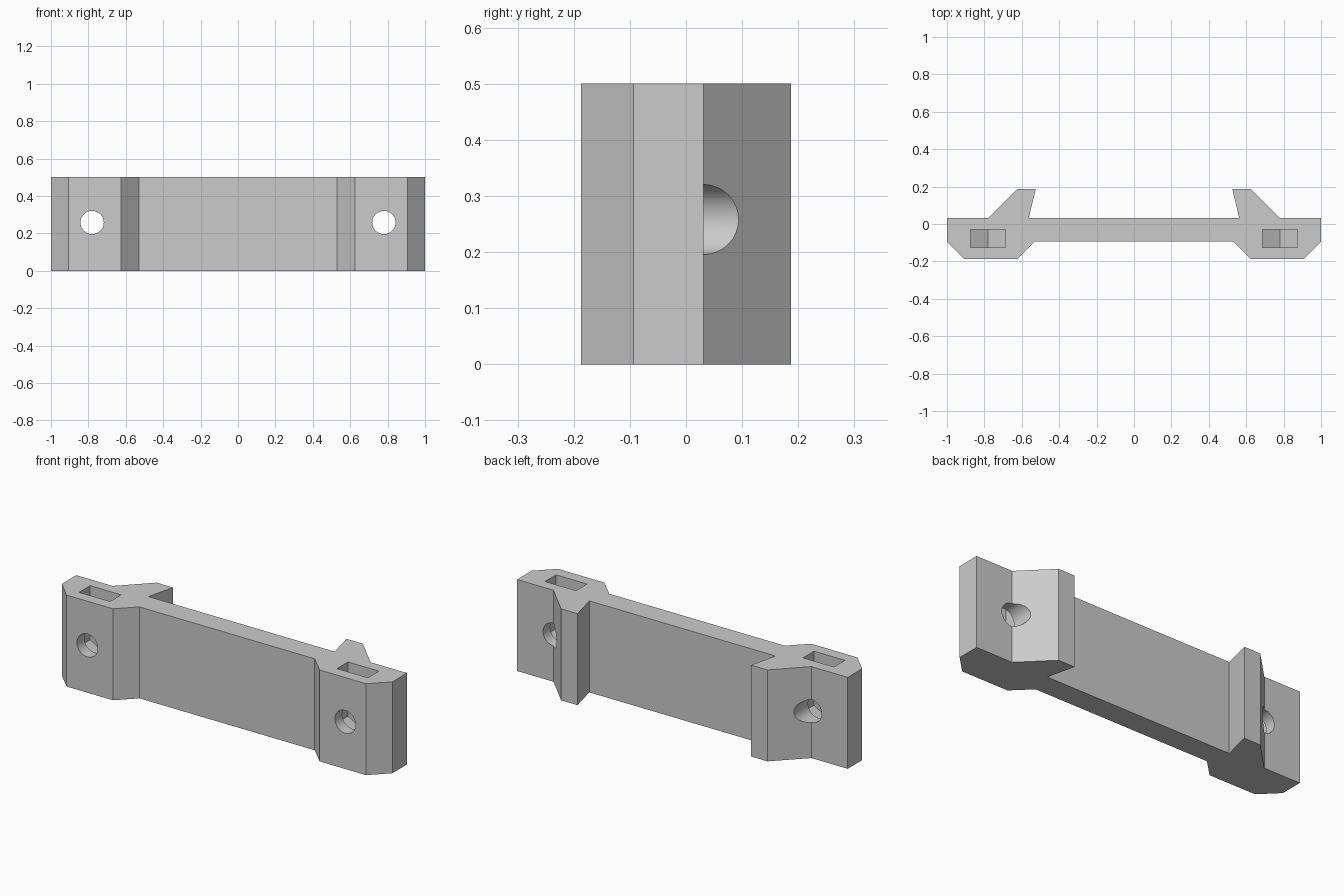
import bpy
import bmesh
import math
from mathutils import Matrix, Vector

cube = bpy.data.objects.get("Cube")
if cube:
    bpy.data.objects.remove(cube, do_unlink=True)

HEIGHT = 0.5
HOLE_X, HOLE_Z, HOLE_R = 0.78, 0.258, 0.0625
NUT_HALF = 0.0935          # half the width across the nut's flats

grey = bpy.data.materials.new("neutral grey")
grey.use_nodes = True
colour = (0.6, 0.6, 0.6, 1)
grey.diffuse_color = colour
grey.node_tree.nodes["Principled BSDF"].inputs["Base Color"].default_value = colour


def prism(name, points, sweep):
    """Sweep a closed outline of 3D points along a vector."""
    bm = bmesh.new()
    face = bm.faces.new([bm.verts.new(p) for p in points])
    swept = bmesh.ops.extrude_face_region(bm, geom=[face], use_keep_orig=True)
    moved = [v for v in swept["geom"] if isinstance(v, bmesh.types.BMVert)]
    bmesh.ops.translate(bm, verts=moved, vec=Vector(sweep))
    bmesh.ops.recalc_face_normals(bm, faces=bm.faces)
    mesh = bpy.data.meshes.new(name)
    bm.to_mesh(mesh)
    bm.free()
    mesh.materials.append(grey)
    obj = bpy.data.objects.new(name, mesh)
    bpy.context.collection.objects.link(obj)
    return obj


# Bracket body: half of the plan outline, mirrored and swept upwards
half = [(0.53, -0.094), (0.625, -0.1875), (0.906, -0.1875), (1, -0.094),
        (1, 0.031), (0.78, 0.031), (0.624, 0.1875), (0.525, 0.1875),
        (0.563, 0.031)]
outline = half + [(-x, y) for x, y in reversed(half)]
bracket = prism("bracket", [(x, y, 0) for x, y in outline], (0, 0, HEIGHT))

# Cutters: a round bolt hole and a nut slot with a pointed floor at each end
cutters = []
for side, s in (("right", -1), ("left", 1)):
    cx = s * HOLE_X
    circle = [(cx + HOLE_R * math.cos(a), -0.4, HOLE_Z + HOLE_R * math.sin(a))
              for a in (math.tau * i / 32 for i in range(32))]
    cutters.append(prism(side + "_bolt_hole", circle, (0, 0.8, 0)))

    rise = NUT_HALF / math.sqrt(3)
    slot = [(cx - NUT_HALF, HEIGHT + 0.1), (cx - NUT_HALF, HOLE_Z - rise),
            (cx, HOLE_Z - 2 * rise),
            (cx + NUT_HALF, HOLE_Z - rise), (cx + NUT_HALF, HEIGHT + 0.1)]
    cutters.append(prism(side + "_nut_slot", [(x, -0.125, z) for x, z in slot],
                         (0, 0.095, 0)))

# Cut the holes and slots
bpy.context.view_layer.objects.active = bracket
for cutter in cutters:
    cutter.hide_render = True
    mod = bracket.modifiers.new(cutter.name, 'BOOLEAN')
    mod.operation = 'DIFFERENCE'
    mod.solver = 'EXACT'
    mod.object = cutter
    bpy.ops.object.modifier_apply(modifier=mod.name)
for cutter in cutters:
    bpy.data.objects.remove(cutter, do_unlink=True)

# Smooth hole walls, crisp edges elsewhere
bpy.ops.object.select_all(action='DESELECT')
bracket.select_set(True)
bpy.ops.object.shade_smooth_by_angle(angle=math.radians(25))
